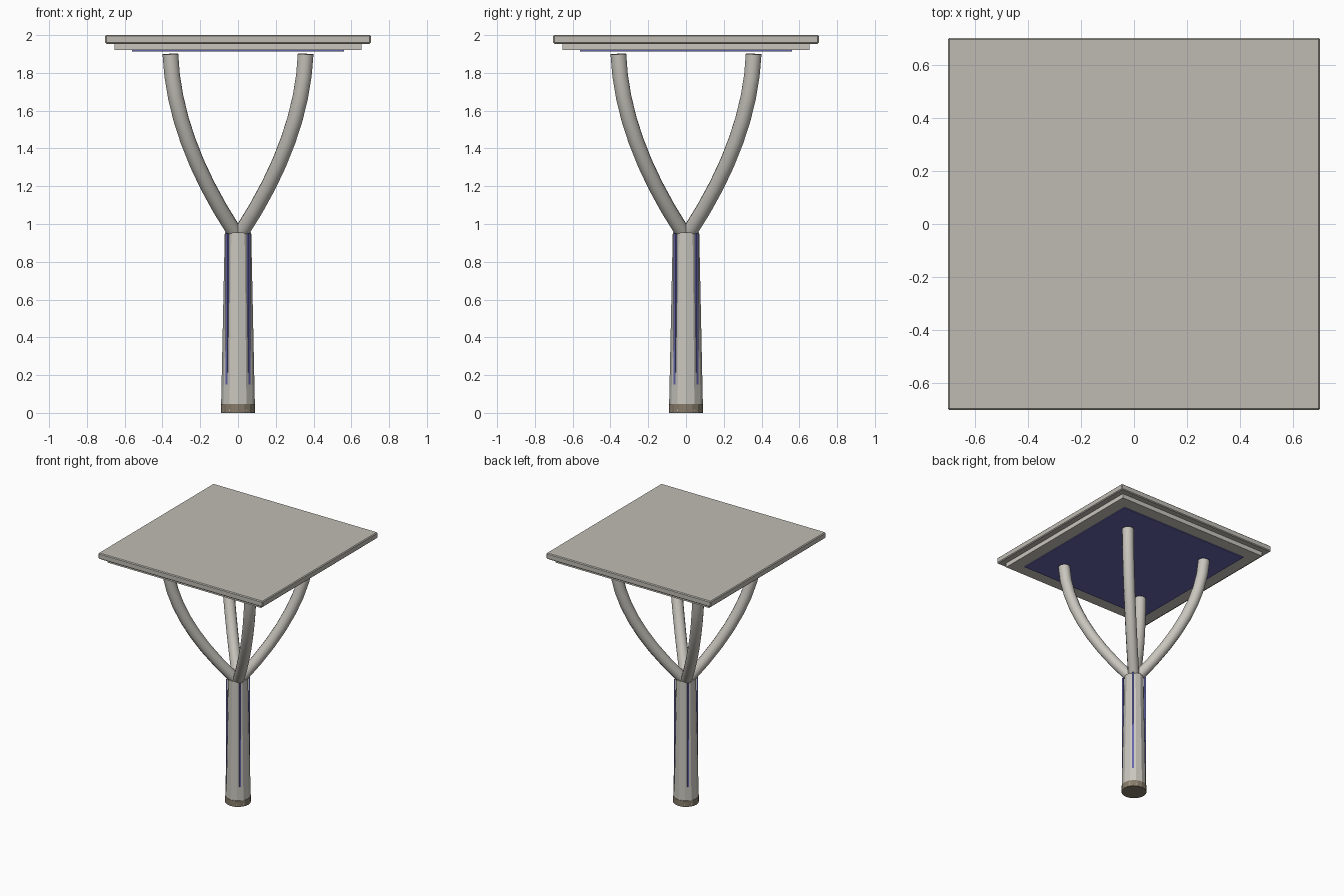
import bpy, math
from mathutils import Vector

if "Cube" in bpy.data.objects:
    bpy.data.objects.remove(bpy.data.objects["Cube"])


def material(name, r, g, b):
    m = bpy.data.materials.new(name)
    m.diffuse_color = (r, g, b, 1)
    m.use_nodes = True
    m.node_tree.nodes["Principled BSDF"].inputs["Base Color"].default_value = m.diffuse_color
    return m


STONE = material("warm_grey", 0.52, 0.50, 0.45)
PALE = material("pale_grey", 0.58, 0.56, 0.51)
BLUE = material("indigo_blue", 0.13, 0.13, 0.42)
BROWN = material("dull_brown", 0.24, 0.20, 0.145)


def box(name, size, centre, mat, angle=0.0, bevel=0.0):
    bpy.ops.mesh.primitive_cube_add(size=1, location=centre, rotation=(0, 0, angle))
    o = bpy.context.object
    o.name = name
    o.scale = size
    bpy.ops.object.transform_apply(location=False, rotation=False, scale=True)
    o.data.materials.append(mat)
    if bevel:
        mod = o.modifiers.new("soft_edges", 'BEVEL')
        mod.width = bevel
        mod.segments = 1
    return o


def column(name, r1, r2, z1, z2, mat, sides=12):
    bpy.ops.mesh.primitive_cone_add(vertices=sides, radius1=r1, radius2=r2,
                                    depth=z2 - z1, location=(0, 0, (z1 + z2) / 2))
    o = bpy.context.object
    o.name = name
    o.data.materials.append(mat)
    return o


def branch(name, angle):
    # one quadratic arc in the vertical plane at this angle
    d = Vector((math.cos(angle), math.sin(angle), 0)) * math.sqrt(2)
    p0, p1, p2 = [d * r + Vector((0, 0, z))
                  for r, z in ((0.02, 0.96), (0.34, 1.45), (0.358, 1.9))]
    cu = bpy.data.curves.new(name, 'CURVE')
    cu.dimensions = '3D'
    cu.bevel_depth = 0.043
    cu.bevel_resolution = 4
    cu.resolution_u = 8
    cu.use_fill_caps = True
    sp = cu.splines.new('BEZIER')
    sp.bezier_points.add(1)
    for bp, p, out in zip(sp.bezier_points, (p0, p2), (1, -1)):
        bp.handle_left_type = bp.handle_right_type = 'FREE'
        bp.co = p
        h = (p1 - p) * (2 / 3)
        bp.handle_right = p + h * out
        bp.handle_left = p - h * out
    sp.bezier_points[0].radius = 0.94
    cu.materials.append(PALE)
    o = bpy.data.objects.new(name, cu)
    bpy.context.collection.objects.link(o)
    bpy.ops.object.select_all(action='DESELECT')
    o.select_set(True)
    bpy.context.view_layer.objects.active = o
    bpy.ops.object.convert(target='MESH')
    bpy.ops.object.shade_smooth_by_angle(angle=math.radians(40))


# trunk and foot band
column("trunk", 0.09, 0.07, 0.01, 0.955, PALE)
column("foot_band", 0.091, 0.091, 0.0, 0.047, BROWN, 16)

# four branches and four light strips on the diagonals
for i in range(4):
    a = math.radians(45 + 90 * i)
    branch(f"branch_{i + 1}", a)
    box(f"trunk_strip_{i + 1}", (0.012, 0.012, 0.80),
        (0.08 * math.cos(a), 0.08 * math.sin(a), 0.55), BLUE, a)

# canopy layers
box("canopy_slab", (1.406, 1.406, 0.046), (0, 0, 1.977), STONE, bevel=0.006)
box("canopy_rim", (1.31, 1.31, 0.036), (0, 0, 1.938), PALE)
box("ceiling_panel", (1.12, 1.12, 0.008), (0, 0, 1.918), BLUE)
